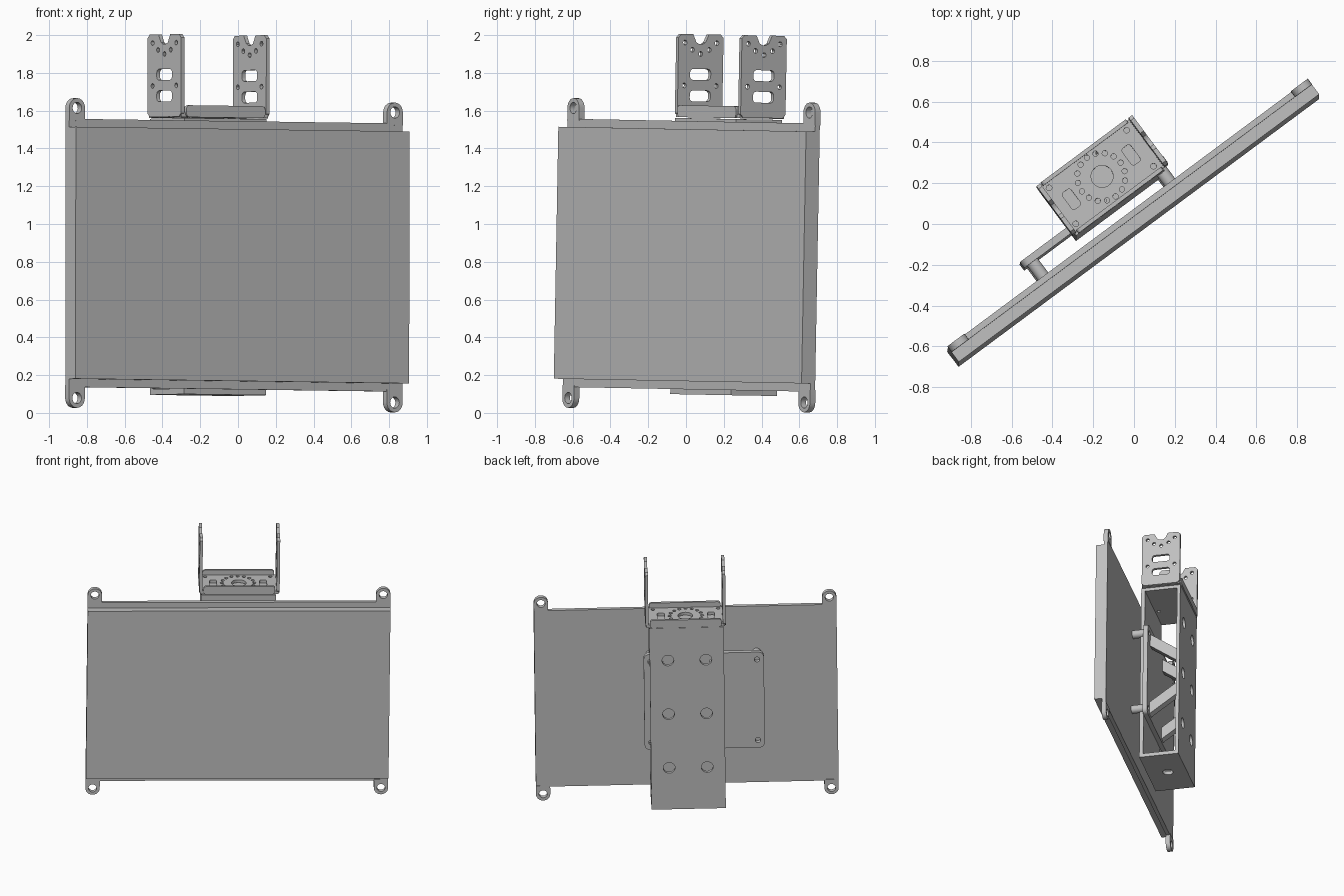
import bpy, bmesh
from math import pi, cos, sin, radians
from mathutils import Matrix, Vector

cube = bpy.data.objects.get("Cube")
if cube:
    bpy.data.objects.remove(cube, do_unlink=True)

# One plain metal colour
metal = bpy.data.materials.new("light_grey_metal")
metal.use_nodes = True
GREY = (0.52, 0.52, 0.52, 1)
metal.diffuse_color = GREY
metal.node_tree.nodes["Principled BSDF"].inputs["Base Color"].default_value = GREY

# Whole assembly is turned, with a slight roll and a backward lean
WORLD = (Matrix.Translation((0, 0, 0.835)) @ Matrix.Rotation(radians(36.6), 4, 'Z')
         @ Matrix.Rotation(radians(0.65), 4, 'Y') @ Matrix.Rotation(radians(-0.8), 4, 'X'))

# Outline planes: across-and-up, depth-and-up, across-and-depth
PLANES = {
    "front": Matrix(((1, 0, 0, 0), (0, 0, -1, 0), (0, 1, 0, 0), (0, 0, 0, 1))),
    "side": Matrix(((0, 0, 1, 0), (1, 0, 0, 0), (0, 1, 0, 0), (0, 0, 0, 1))),
    "top": Matrix.Identity(4),
}
AXIS = {"front": Vector((0, 1, 0)), "side": Vector((1, 0, 0)), "top": Vector((0, 0, 1))}


def circle(x, y, r, n=20):
    return [(x + r * cos(2 * pi * i / n), y + r * sin(2 * pi * i / n)) for i in range(n)]


def rounded(x0, x1, y0, y1, r=0.0, n=5):
    if r == 0:
        return [(x0, y0), (x1, y0), (x1, y1), (x0, y1)]
    pts = []
    for k, (cx, cy) in enumerate([(x1 - r, y1 - r), (x0 + r, y1 - r), (x0 + r, y0 + r), (x1 - r, y0 + r)]):
        for i in range(n + 1):
            a = pi / 2 * (k + i / n)
            pts.append((cx + r * cos(a), cy + r * sin(a)))
    return pts


def plate(name, plane, lo, hi, outline, holes=()):
    """Extruded flat outline with holes, between lo and hi along the plane's normal."""
    curve = bpy.data.curves.new(name, 'CURVE')
    curve.dimensions = '2D'
    curve.fill_mode = 'BOTH'
    curve.extrude = (hi - lo) / 2
    for pts in [outline, *holes]:
        spline = curve.splines.new('POLY')
        spline.points.add(len(pts) - 1)
        for p, (x, y) in zip(spline.points, pts):
            p.co = (x, y, 0, 1)
        spline.use_cyclic_u = True
    temp = bpy.data.objects.new(name + "_outline", curve)
    bpy.context.collection.objects.link(temp)
    graph = bpy.context.evaluated_depsgraph_get()
    mesh = bpy.data.meshes.new_from_object(temp.evaluated_get(graph))
    bpy.data.objects.remove(temp, do_unlink=True)
    bpy.data.curves.remove(curve)
    mesh.transform(WORLD @ Matrix.Translation(AXIS[plane] * (lo + hi) / 2) @ PLANES[plane])
    bm = bmesh.new()
    bm.from_mesh(mesh)
    bmesh.ops.remove_doubles(bm, verts=bm.verts, dist=1e-5)
    bmesh.ops.recalc_face_normals(bm, faces=bm.faces)
    bm.to_mesh(mesh)
    bm.free()
    mesh.name = name
    mesh.materials.clear()
    mesh.materials.append(metal)
    obj = bpy.data.objects.new(name, mesh)
    bpy.context.collection.objects.link(obj)
    obj.select_set(True)
    bpy.context.view_layer.objects.active = obj
    return obj


bpy.ops.object.select_all(action='DESELECT')
SIGNS = [(sx, sz) for sx in (-1, 1) for sz in (-1, 1)]

# Display panel: front slab and slightly taller rear plate
plate("screen_slab", "front", -0.04, 0.02, rounded(-1.1, 1.1, -0.667, 0.667))
plate("rear_plate", "front", 0.02, 0.05, rounded(-1.1, 1.1, -0.71, 0.71))

# Corner mounting ears with round ends and holes
for sx, sz in SIGNS:
    cx, cz = sx * 1.048, 0.768
    arc = [(cx + 0.052 * cos(pi * i / 12), sz * (cz + 0.052 * sin(pi * i / 12))) for i in range(13)]
    outline = arc + [(cx - 0.052, sz * 0.7), (cx + 0.052, sz * 0.7)]
    plate("corner_ear", "front", 0.018, 0.053, outline, [circle(cx, sz * cz, 0.03)])

# Mounting plate behind the panel, on four spacers
MID = -0.128
bolts = [(MID + sx * 0.387, 0.015 + sz * 0.325) for sx, sz in SIGNS]
plate("mounting_plate", "front", 0.142, 0.178,
      rounded(MID - 0.437, MID + 0.437, -0.37, 0.4, 0.04), [circle(x, z, 0.02) for x, z in bolts])
for x, z in bolts:
    plate("spacer", "front", 0.045, 0.145, circle(x, z, 0.032))

# Column: tube open at both sides
W, BOTTOM, TOP = 0.27, -0.737, 0.725
V0, V1 = 0.113, 0.417
plate("column_front_wall", "front", V0, V0 + 0.03, rounded(-W, W, BOTTOM, TOP))
plate("column_rear_wall", "front", V1 - 0.025, V1, rounded(-W, W, BOTTOM, TOP),
      [circle(sx * 0.138, 0.03 + k * 0.433, 0.043) for sx in (-1, 1) for k in (-1, 0, 1)])
MV = 0.272
plate("column_bottom", "top", BOTTOM, BOTTOM + 0.03, rounded(-W, W, V0 + 0.03, V1 - 0.025),
      [circle(0, MV, 0.04)])
plate("column_top", "top", TOP - 0.025, TOP, rounded(-W, W, V0 + 0.03, V1 - 0.025),
      [circle(s * 0.06, MV + s * 0.1, 0.014, 12) for s in (-1, 1)])

# Sloping braces from the mounting plate to the rear wall
for sx, sz in SIGNS:
    x = sx * 0.2
    plate("brace", "side", x - 0.03, x + 0.03,
          [(0.17, sz * 0.35), (0.17, sz * 0.25), (0.395, sz * 0.09), (0.395, sz * 0.19)])

# Bracket base on top of the column
BV = 0.27
base_holes = [circle(0.005, BV, 0.054, 32)]
base_holes += [circle(sx * 0.237, BV + sv * 0.11, 0.014, 12) for sx, sv in SIGNS]
base_holes += [circle(0.118 * cos(2 * pi * i / 16), BV + 0.118 * sin(2 * pi * i / 16), 0.013, 12)
               for i in range(16)]
base_holes += [rounded(s * 0.182 - 0.026, s * 0.182 + 0.026, BV - 0.05, BV + 0.05, 0.015) for s in (-1, 1)]
plate("bracket_base", "top", TOP + 0.005, TOP + 0.028, rounded(-0.28, 0.29, BV - 0.145, BV + 0.145), base_holes)
for s in (-1, 1):
    v = BV + s * 0.145
    plate("bracket_lip", "front", v - 0.01, v + 0.01, rounded(-0.255, 0.265, TOP + 0.005, 0.793, 0.02))

# Upright bracket arms with notch, slots and small holes
half = [(0.012, 1.118), (0.03, 1.127), (0.052, 1.17), (0.13, 1.17), (0.148, 1.152), (0.148, 0.752), (0.13, 0.733)]
profile = [(BV + v, z) for v, z in half] + [(BV - v, z) for v, z in reversed(half)]
arm_holes = [rounded(BV - 0.068, BV + 0.068, z - 0.029, z + 0.029, 0.02) for z in (0.843, 0.957)]
arm_holes += [circle(BV + s * v, z, 0.013, 12) for s in (-1, 1)
              for v, z in ((0.105, 1.125), (0.056, 1.088), (0.105, 0.898))]
arm_holes.append(circle(BV, 1.066, 0.013, 12))
for x in (-0.275, 0.287):
    plate("bracket_arm", "side", x - 0.011, x + 0.011, profile, arm_holes)

bpy.ops.object.shade_smooth_by_angle(angle=radians(30))
